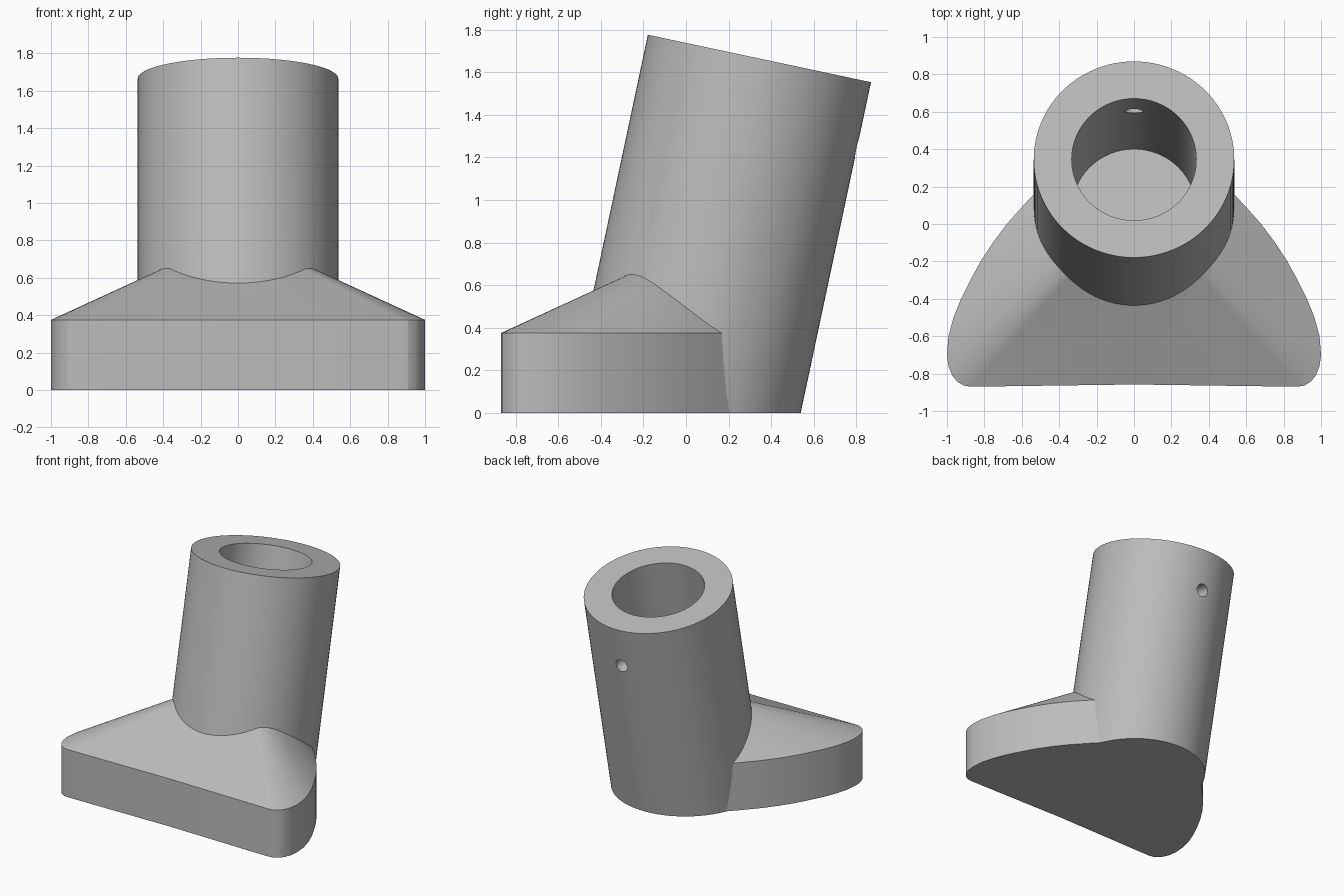
import bpy, bmesh, math
from mathutils import Vector

if "Cube" in bpy.data.objects:
    bpy.data.objects.remove(bpy.data.objects["Cube"])

TILT = math.radians(12)
AXIS = Vector((0, math.sin(TILT), math.cos(TILT)))    # tube direction
BACK = Vector((0, math.cos(TILT), -math.sin(TILT)))   # across the tube, to the back
SIDE = Vector((1, 0, 0))
TOP = Vector((0, 0.345, 1.665))                       # centre of the tube mouth

grey = bpy.data.materials.new("plain grey")
grey.diffuse_color = (0.5, 0.5, 0.5, 1)
grey.use_nodes = True
grey.node_tree.nodes["Principled BSDF"].inputs["Base Color"].default_value = grey.diffuse_color


def loft(name, low, high):
    """Closed solid between two rings; a single high point makes a cone."""
    bm = bmesh.new()
    a = [bm.verts.new(p) for p in low]
    b = [bm.verts.new(p) for p in high]
    n = len(a)
    bm.faces.new(a)
    if len(b) > 1:
        bm.faces.new(b)
    for i in range(n):
        j = (i + 1) % n
        if len(b) > 1:
            bm.faces.new((a[i], a[j], b[j], b[i]))
        else:
            bm.faces.new((a[i], a[j], b[0]))
    return finish(name, bm)


def finish(name, bm):
    bmesh.ops.recalc_face_normals(bm, faces=bm.faces)
    me = bpy.data.meshes.new(name)
    bm.to_mesh(me)
    bm.free()
    me.materials.append(grey)
    ob = bpy.data.objects.new(name, me)
    bpy.context.collection.objects.link(ob)
    return ob


def ring(centre, u, v, r, n):
    return [centre + r * (u * math.cos(t) + v * math.sin(t))
            for t in (2 * math.pi * i / n for i in range(n))]


def combine(target, tool, operation):
    mod = target.modifiers.new(operation, 'BOOLEAN')
    mod.operation = operation
    mod.solver = 'EXACT'
    mod.object = tool
    bpy.context.view_layer.objects.active = target
    bpy.ops.object.modifier_apply(modifier=mod.name)
    bpy.data.objects.remove(tool)


# Leaning tube, cut level at the ground
rim = ring(TOP, SIDE, BACK, 0.536, 96)
holder = loft("angled_tube_holder", [p - AXIS * (p.z / AXIS.z) for p in rim], rim)

# Foot: rounded triangular outline, straight walls, roof running to a point inside the tube
half = [(0.87, -0.87), (0.91, -0.864), (0.945, -0.843), (0.972, -0.81), (0.992, -0.76),
        (1.0, -0.7), (0.992, -0.6), (0.965, -0.5), (0.925, -0.4), (0.875, -0.3),
        (0.82, -0.2), (0.755, -0.1), (0.68, 0.0), (0.60, 0.09), (0.535, 0.16), (0.45, 0.25)]
outline = [(0, -0.858)] + half + [(0, 0.45)] + [(-x, y) for x, y in reversed(half)]
bm = bmesh.new()
floor = [bm.verts.new((x, y, 0)) for x, y in outline]
eave = [bm.verts.new((x, y, 0.375)) for x, y in outline]
apex = bm.verts.new((0, 0.13, 0.834))
bm.faces.new(floor)
for i in range(len(outline)):
    j = (i + 1) % len(outline)
    bm.faces.new((floor[i], floor[j], eave[j], eave[i]))
    bm.faces.new((eave[i], eave[j], apex))
combine(holder, finish("foot", bm), 'UNION')

# Blind bore down the tube
bore = loft("bore_cutter", ring(TOP - AXIS * 1.30, SIDE, BACK, 0.333, 96),
            ring(TOP + AXIS * 0.1, SIDE, BACK, 0.333, 96))
combine(holder, bore, 'DIFFERENCE')

# Small screw hole through the back wall
screw = TOP - AXIS * 0.317
hole = loft("screw_hole_cutter", ring(screw + BACK * 0.2, SIDE, AXIS, 0.05, 32),
            ring(screw + BACK * 0.7, SIDE, AXIS, 0.05, 32))
combine(holder, hole, 'DIFFERENCE')

# Smooth walls with crisp edges
bpy.ops.object.select_all(action='DESELECT')
holder.select_set(True)
bpy.context.view_layer.objects.active = holder
bpy.ops.object.shade_smooth_by_angle(angle=math.radians(20))
